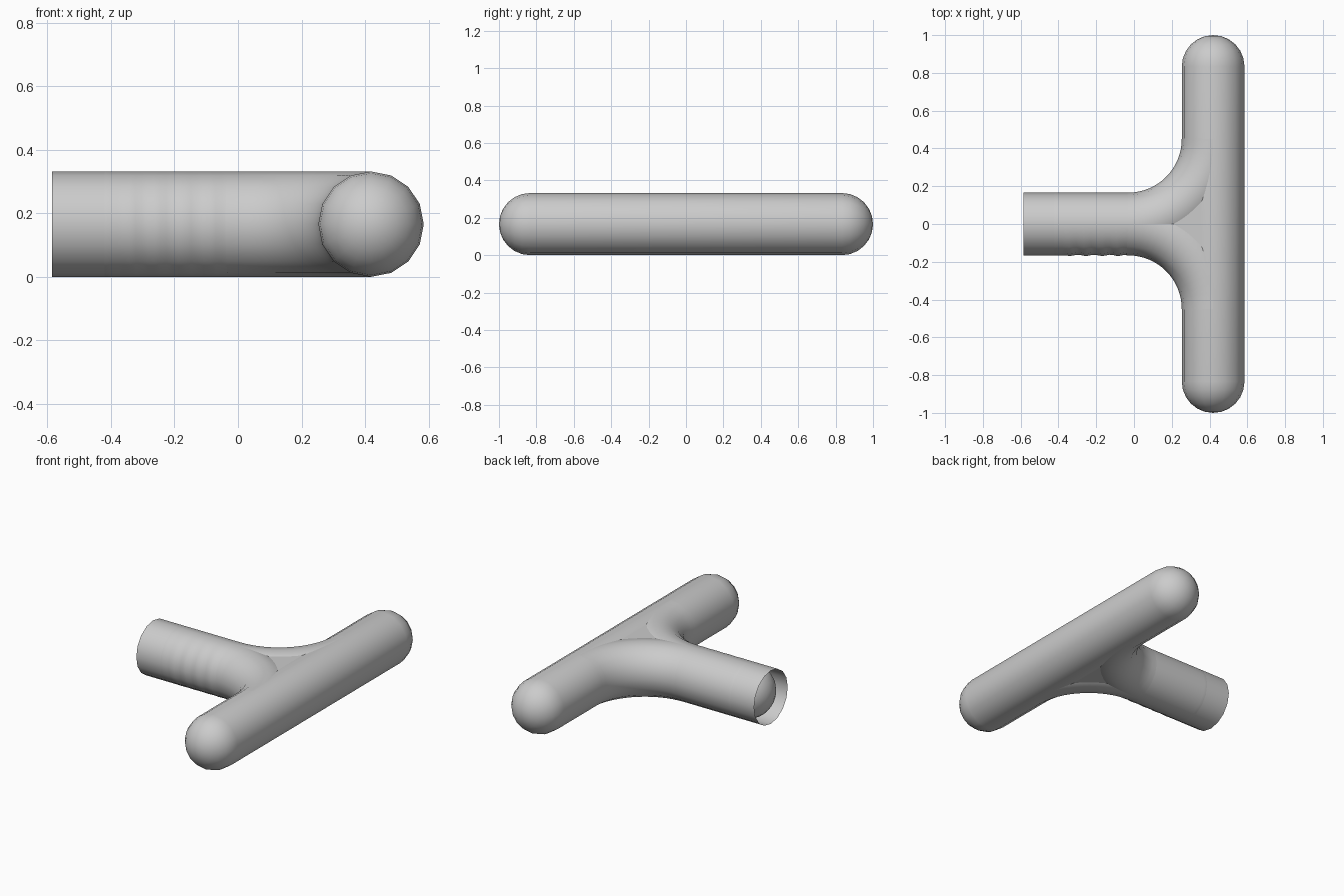
import bpy, bmesh
from math import sin, cos, pi
from mathutils import Vector

if "Cube" in bpy.data.objects:
    bpy.data.objects.remove(bpy.data.objects["Cube"])

R = 0.166      # tube radius
BAR_X = 0.419  # x of the cross bar
BEND = 0.45    # centreline radius of the bends
SIDES = 16


def finish(name, bm):
    bmesh.ops.remove_doubles(bm, verts=bm.verts, dist=1e-5)
    bmesh.ops.recalc_face_normals(bm, faces=bm.faces)
    me = bpy.data.meshes.new(name)
    bm.to_mesh(me)
    bm.free()
    ob = bpy.data.objects.new(name, me)
    bpy.context.collection.objects.link(ob)
    bpy.ops.object.select_all(action='DESELECT')
    ob.select_set(True)
    bpy.context.view_layer.objects.active = ob
    bpy.ops.object.shade_smooth_by_angle(angle=0.7)
    return ob


def tube(name, path, cap_start=False, cap_end=False, ripple=None):
    """Sweep a circle along a flat path, with optional round ends."""
    pts = [Vector((x, y, R)) for x, y in path]
    n = len(pts)
    dirs = [(pts[min(i + 1, n - 1)] - pts[max(i - 1, 0)]).normalized() for i in range(n)]
    rings = [(p, d, R) for p, d in zip(pts, dirs)]
    steps = [i * pi / 12 for i in range(1, 7)]
    if cap_start:
        rings = [(pts[0] - dirs[0] * R * sin(a), dirs[0], R * cos(a)) for a in reversed(steps)] + rings
    if cap_end:
        rings += [(pts[-1] + dirs[-1] * R * sin(a), dirs[-1], R * cos(a)) for a in steps]
    bm = bmesh.new()
    loops = []
    for p, d, r in rings:
        side = Vector((-d.y, d.x, 0))
        loop = []
        for k in range(SIDES):
            a = 2 * pi * k / SIDES
            v = p + side * (r * cos(a)) + Vector((0, 0, r * sin(a)))
            if ripple and v.y < 0:
                v.y *= ripple(v.x)
            loop.append(bm.verts.new(v))
        loops.append(loop)
    for a, b in zip(loops, loops[1:]):
        for k in range(SIDES):
            j = (k + 1) % SIDES
            bm.faces.new((a[k], a[j], b[j], b[k]))
    return finish(name, bm)


def bend_path(sign, count=16):
    x0 = BAR_X - BEND
    return [(x0 + BEND * sin(t), sign * BEND * (1 - cos(t)))
            for t in (i * pi / 2 / count for i in range(count + 1))]


# cross bar with rounded ends
tube("cross_bar", [(BAR_X, -1 + R), (BAR_X, 1 - R)], True, True)


# stem, slightly ribbed on the front side, with a domed inner end
def rib(x):
    return 1 + (0.02 * sin((x + 0.36) * 2 * pi / 0.085) if -0.36 < x < -0.03 else 0)


stem_len = BAR_X - BEND + 0.42
tube("stem", [(-0.42 + stem_len * i / 20, 0) for i in range(21)], cap_start=True, ripple=rib)

# open sleeve around the domed end
tube("open_sleeve", [(-0.585, 0), (-0.42, 0)])

# curved branches joining the stem to the bar
for s, label in ((1, "back"), (-1, "front")):
    tube("bend_" + label, bend_path(s))

# flat webs closing the gap between the branches and the bar
outline = bend_path(1) + bend_path(-1)[:0:-1]
for z, label in ((2 * R - 0.012, "top"), (0.012, "bottom")):
    bm = bmesh.new()
    f = bm.faces.new([bm.verts.new((x, y, z)) for x, y in outline])
    bmesh.ops.triangulate(bm, faces=[f])
    bm.normal_update()
    web = finish("web_" + label, bm)
    if (web.data.polygons[0].normal.z > 0) != (label == "top"):
        web.data.flip_normals()
